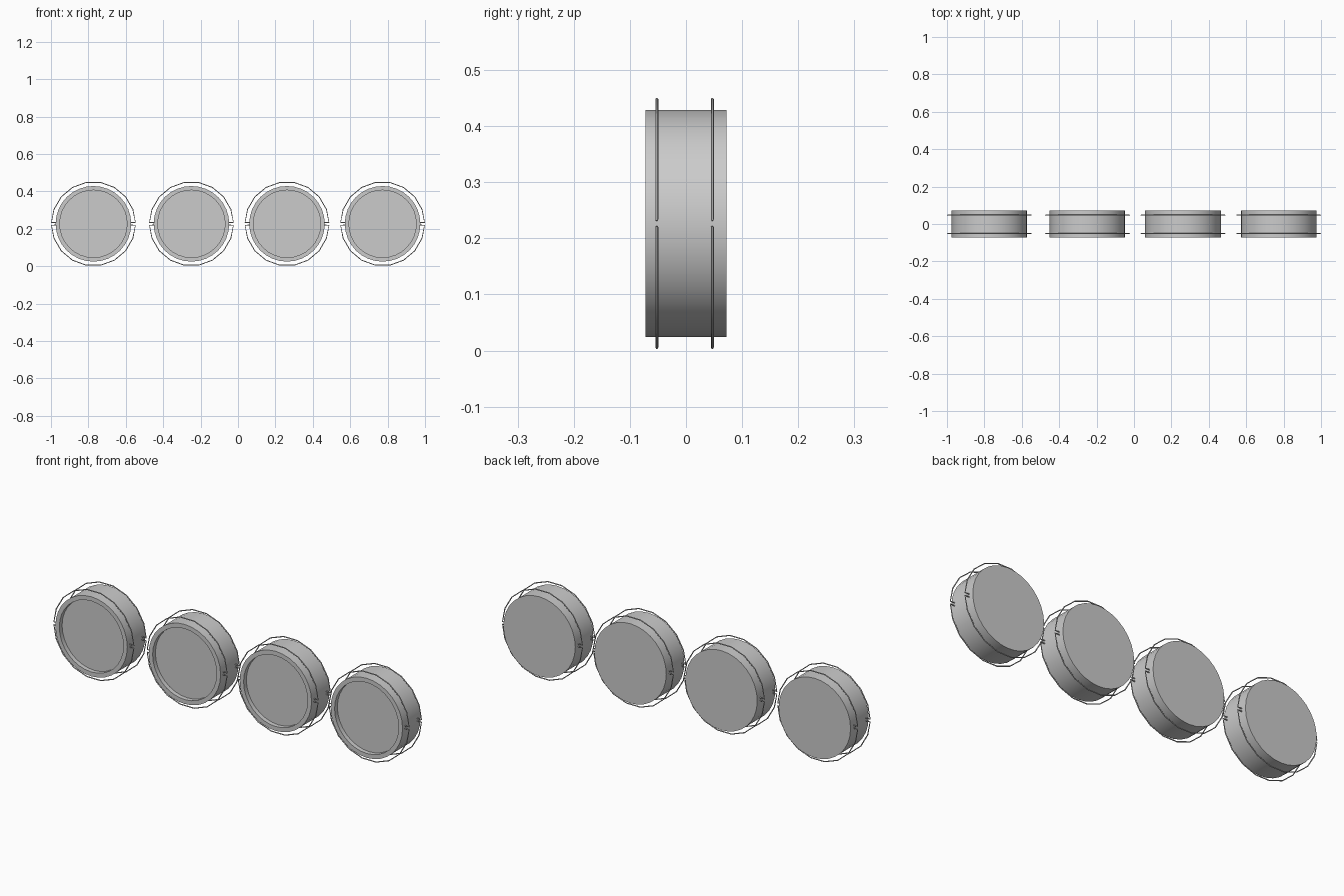
import bpy, bmesh, math

cube = bpy.data.objects.get("Cube")
if cube:
    bpy.data.objects.remove(cube)

CENTERS = (-0.773, -0.249, 0.262, 0.773)
MID_Z = 0.2265
SIDES = 32


def material(name, value):
    mat = bpy.data.materials.new(name)
    mat.use_nodes = True
    color = (value, value, value, 1)
    mat.diffuse_color = color
    mat.node_tree.nodes["Principled BSDF"].inputs["Base Color"].default_value = color
    return mat


grey = material("plain grey", 0.6)


def finish(obj):
    bpy.ops.object.select_all(action="DESELECT")
    obj.select_set(True)
    bpy.context.view_layer.objects.active = obj
    if obj.type == "CURVE":
        bpy.ops.object.convert(target="MESH")
    bpy.ops.object.shade_smooth_by_angle(angle=math.radians(35))


# Drum: (radius, y) profile turned about the y axis, with a recessed front face
def drum(name, x):
    profile = [(0.18, -0.05), (0.18, -0.0725), (0.202, -0.0725), (0.202, 0.0725)]
    bm = bmesh.new()
    rings = []
    for r, y in profile:
        ring = []
        for i in range(SIDES):
            a = math.tau * i / SIDES
            ring.append(bm.verts.new((r * math.cos(a), y, r * math.sin(a))))
        rings.append(ring)
    for a, b in zip(rings, rings[1:]):
        for i in range(SIDES):
            j = (i + 1) % SIDES
            bm.faces.new((a[i], a[j], b[j], b[i]))
    bm.faces.new(rings[0])
    bm.faces.new(rings[-1])
    bmesh.ops.recalc_face_normals(bm, faces=bm.faces)
    mesh = bpy.data.meshes.new(name)
    bm.to_mesh(mesh)
    bm.free()
    mesh.materials.append(grey)
    obj = bpy.data.objects.new(name, mesh)
    obj.location = (x, 0, MID_Z)
    bpy.context.collection.objects.link(obj)
    finish(obj)


# Half hoop: faceted wire arc whose two ends hook inward to the drum
def half_hoop(name, x, y, up):
    radius, gap, steps = 0.2245, 0.007, 9
    arc = [(radius * math.cos(math.pi * i / steps),
            radius * math.sin(math.pi * i / steps)) for i in range(1, steps)]
    path = [(0.2, gap), (radius, gap)] + arc + [(-radius, gap), (-0.2, gap)]
    curve = bpy.data.curves.new(name, "CURVE")
    curve.dimensions = "3D"
    curve.bevel_depth = 0.0027
    curve.bevel_resolution = 1
    curve.use_fill_caps = True
    spline = curve.splines.new("POLY")
    spline.points.add(len(path) - 1)
    for point, (px, pz) in zip(spline.points, path):
        point.co = (px, 0, pz * up, 1)
    curve.materials.append(grey)
    obj = bpy.data.objects.new(name, curve)
    obj.location = (x, y, MID_Z)
    bpy.context.collection.objects.link(obj)
    finish(obj)


for n, cx in enumerate(CENTERS, 1):
    drum(f"drum_{n}", cx)
    for side, y in (("front", -0.052), ("back", 0.047)):
        half_hoop(f"{side}_upper_hoop_{n}", cx, y, 1)
        half_hoop(f"{side}_lower_hoop_{n}", cx, y, -1)
